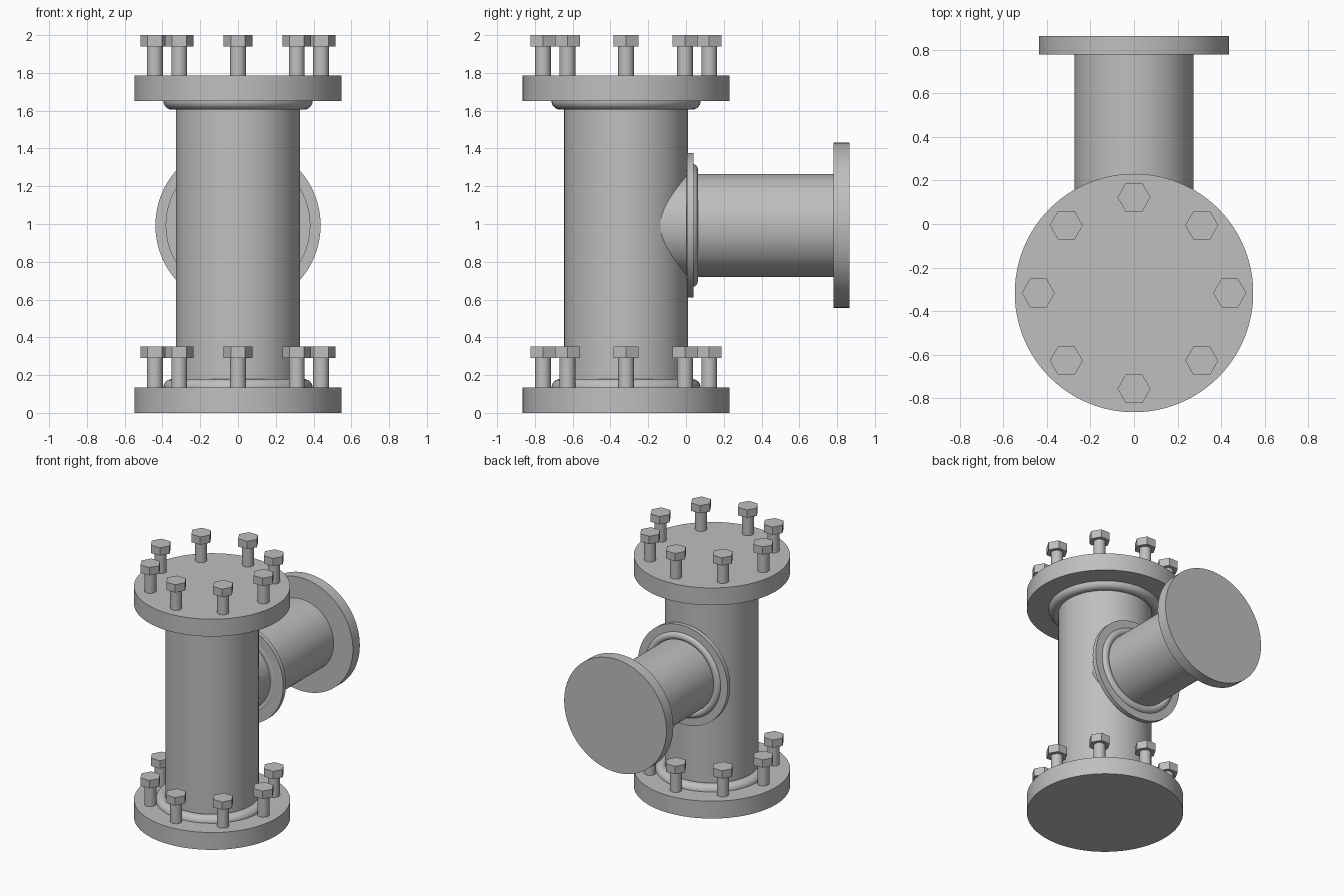
import bpy
import math
from mathutils import Vector

if "Cube" in bpy.data.objects:
    bpy.data.objects.remove(bpy.data.objects["Cube"], do_unlink=True)

steel = bpy.data.materials.new("grey steel")
steel.use_nodes = True
GREY = (0.52, 0.52, 0.52, 1)
steel.diffuse_color = GREY
steel.node_tree.nodes["Principled BSDF"].inputs["Base Color"].default_value = GREY

AXIS_Y = -0.317     # centre line of the upright pipe
BRANCH_Z = 0.993    # centre line of the side branch
UP = Vector((0, 0, 1))
BACK = Vector((0, 1, 0))


def finish(name):
    ob = bpy.context.object
    ob.name = name
    ob.data.materials.append(steel)
    bpy.ops.object.shade_smooth_by_angle(angle=math.radians(35))
    return ob


def turn(axis):
    return axis.to_track_quat('Z', 'Y').to_euler()


def cylinder(name, base, axis, radius, length, sides=96):
    """Cylinder that starts at base and runs along axis."""
    bpy.ops.mesh.primitive_cylinder_add(
        vertices=sides, radius=radius, depth=length,
        location=Vector(base) + axis * length / 2, rotation=turn(axis))
    return finish(name)


def weld_bead(name, centre, axis, major, minor):
    bpy.ops.mesh.primitive_torus_add(
        location=centre, rotation=turn(axis), major_radius=major,
        minor_radius=minor, major_segments=96, minor_segments=24)
    return finish(name)


def bolt_circle(name, seat_z, count=8, ring=0.44):
    """Ring of hexagon bolts standing proud of a flange."""
    for i in range(count):
        a = math.tau * i / count
        x, y = ring * math.cos(a), AXIS_Y + ring * math.sin(a)
        cylinder(f"{name}_shank_{i + 1}", (x, y, seat_z - 0.05), UP, 0.042, 0.22, 32)
        head = cylinder(f"{name}_head_{i + 1}", (x, y, seat_z + 0.157), UP, 0.076, 0.061, 6)
        # corners point left and right
        head.rotation_euler = (0, 0, math.radians(30))


# Upright pipe with flanges, weld beads and bolts
cylinder("main_pipe", (0, AXIS_Y, 0.1), UP, 0.328, 1.58)
cylinder("bottom_flange", (0, AXIS_Y, 0), UP, 0.548, 0.134)
cylinder("top_flange", (0, AXIS_Y, 1.651), UP, 0.548, 0.134)
weld_bead("bottom_weld", (0, AXIS_Y, 0.134), UP, 0.35, 0.045)
weld_bead("top_weld", (0, AXIS_Y, 1.651), UP, 0.35, 0.045)
bolt_circle("bottom_bolt", 0.134)
bolt_circle("top_bolt", 1.782)

# Side branch with collar, weld bead and end flange
cylinder("branch_pipe", (0, AXIS_Y + 0.1, BRANCH_Z), BACK, 0.273, 1.02)
cylinder("branch_collar", (0, 0.006, BRANCH_Z), BACK, 0.383, 0.034)
weld_bead("branch_weld", (0, 0.033, BRANCH_Z), BACK, 0.295, 0.03)
cylinder("branch_flange", (0, 0.78, BRANCH_Z), BACK, 0.4375, 0.085)
